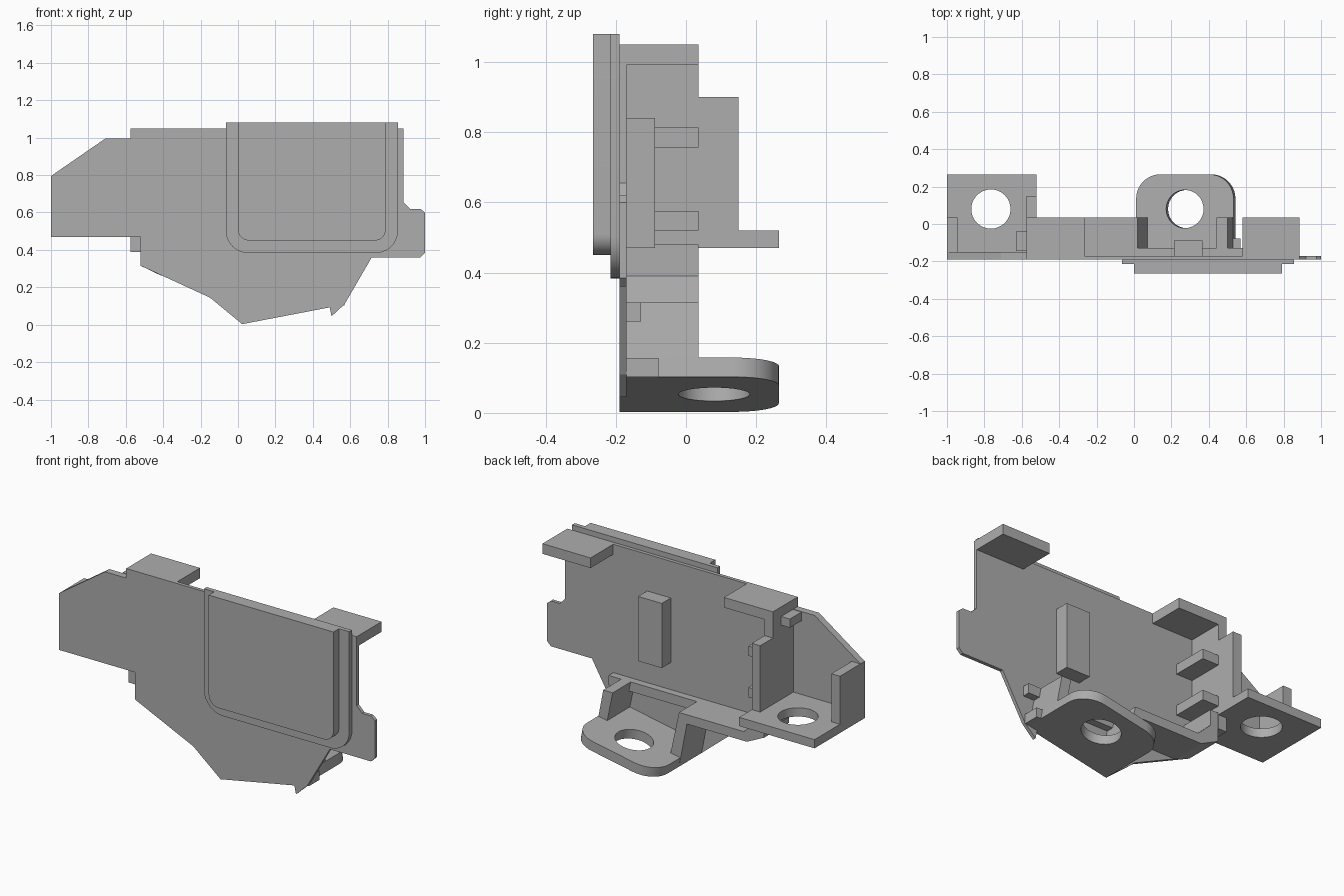
import bpy
import math
from mathutils import Matrix, Vector

cube = bpy.data.objects.get("Cube")
if cube:
    bpy.data.objects.remove(cube, do_unlink=True)

grey = bpy.data.materials.new("plain_grey")
grey.use_nodes = True
COLOUR = (0.42, 0.42, 0.42, 1)
grey.diffuse_color = COLOUR
grey.node_tree.nodes["Principled BSDF"].inputs["Base Color"].default_value = COLOUR

BACK = -0.17     # rear face of the main plate
RIM = 0.035      # depth of the ribs and flanges


def prism(name, outline, low, high, axis="y"):
    """Extrude a 2D outline along one axis."""
    place = {"x": lambda a, b, d: (d, a, b),
             "y": lambda a, b, d: (a, d, b),
             "z": lambda a, b, d: (a, b, d)}[axis]
    n = len(outline)
    verts = [place(a, b, d) for d in (low, high) for a, b in outline]
    faces = [tuple(range(n)), tuple(range(n, 2 * n))]
    faces += [(i, (i + 1) % n, n + (i + 1) % n, n + i) for i in range(n)]
    mesh = bpy.data.meshes.new(name)
    mesh.from_pydata(verts, [], faces)
    mesh.materials.append(grey)
    obj = bpy.data.objects.new(name, mesh)
    bpy.context.collection.objects.link(obj)
    bpy.context.view_layer.objects.active = obj
    bpy.ops.object.select_all(action="DESELECT")
    obj.select_set(True)
    bpy.ops.object.mode_set(mode="EDIT")
    bpy.ops.mesh.select_all(action="SELECT")
    bpy.ops.mesh.normals_make_consistent(inside=False)
    bpy.ops.object.mode_set(mode="OBJECT")
    return obj


def box(name, x, y, z):
    return prism(name, [(x[0], z[0]), (x[1], z[0]), (x[1], z[1]), (x[0], z[1])], *y)


def arc(cx, cy, r, start, end, steps=10):
    return [(cx + r * math.cos(math.radians(start + (end - start) * i / steps)),
             cy + r * math.sin(math.radians(start + (end - start) * i / steps)))
            for i in range(steps + 1)]


def drill(obj, x, y, r, low, high):
    """Cut a round upright hole."""
    cutter = prism("hole_cutter", arc(x, y, r, 0, 348.75, 31), low, high, "z")
    mod = obj.modifiers.new("hole", "BOOLEAN")
    mod.operation = "DIFFERENCE"
    mod.solver = "EXACT"
    mod.object = cutter
    bpy.ops.object.select_all(action="DESELECT")
    bpy.context.view_layer.objects.active = obj
    obj.select_set(True)
    bpy.ops.object.modifier_apply(modifier=mod.name)
    bpy.data.objects.remove(cutter, do_unlink=True)
    bpy.ops.object.shade_smooth_by_angle(angle=math.radians(30))


def soft(obj):
    bpy.ops.object.shade_smooth_by_angle(angle=math.radians(30))


# Main plate
prism("main_plate", [
    (-1, 0.47), (-1, 0.795), (-0.71, 0.995), (-0.575, 0.995), (-0.575, 1.05),
    (0.885, 1.05), (0.885, 0.655), (0.92, 0.62), (0.975, 0.62), (1, 0.6),
    (1, 0.385), (0.975, 0.36), (0.715, 0.36), (0.57, 0.11), (0.5, 0.045),
    (0.49, 0.095), (0.02, 0.005), (-0.15, 0.145), (-0.52, 0.315), (-0.52, 0.47)],
    -0.19, BACK)
prism("plate_thickening", [(-1, 0.47), (-1, 0.795), (-0.71, 0.995),
                           (-0.575, 0.995), (-0.575, 0.47)], BACK, -0.15)


# Raised front panels with rounded lower corners
def panel(name, x0, x1, z0, r, y0, y1):
    soft(prism(name, [(x0, 1.08)] + arc(x0 + r, z0 + r, r, 180, 270)
               + arc(x1 - r, z0 + r, r, 270, 360) + [(x1, 1.08)], y0, y1))


panel("front_panel_base", -0.065, 0.855, 0.383, 0.12, -0.215, -0.19)
panel("front_panel_face", 0.0, 0.79, 0.45, 0.06, -0.265, -0.215)

# Top flanges and the rear block
box("left_top_flange", (0.58, 0.885), (BACK, RIM), (0.992, 1.05))
box("right_top_flange", (-0.575, -0.265), (BACK, RIM), (0.992, 1.05))
box("rear_block", (0.215, 0.365), (BACK, -0.088), (0.47, 0.84))

# Upright wall with its pegs
prism("upright_wall", [(BACK, 0.39), (RIM, 0.39), (RIM, 0.47), (0.15, 0.47),
                       (0.15, 0.9), (RIM, 0.9), (RIM, 1.05), (BACK, 1.05)],
      -0.575, -0.522, "x")
for i, z in enumerate((0.52, 0.757)):
    box("wall_peg_%d" % i, (-0.525, -0.42), (BACK, RIM), (z, z + 0.056))
box("outer_peg", (-0.63, -0.575), (-0.145, -0.04), (0.945, 0.995))

# Right mounting tab and its end wall
tab = box("right_mount_tab", (-1, -0.522), (BACK, 0.265), (0.47, 0.52))
drill(tab, -0.765, 0.08, 0.105, 0.4, 0.6)
box("right_end_wall", (-1, -0.945), (BACK, RIM), (0.52, 0.795))

# Bent strip joining the wall to the lower tab
prism("bent_shelf", [(-0.52, 0.48), (-0.52, 0.315), (-0.41, 0.262), (-0.03, 0.262),
                     (0.015, 0.03), (0.075, 0.06), (0.02, 0.315), (-0.39, 0.315),
                     (-0.47, 0.39), (-0.47, 0.48)], BACK, RIM)
prism("left_leg", [(0.48, 0.12), (0.44, 0.315), (0.5, 0.315), (0.535, 0.13)], BACK, RIM)
box("leg_rib", (0.02, 0.58), (BACK, -0.128), (0.26, 0.315))
box("side_peg", (0.52, 0.57), (BACK, -0.078), (0.103, 0.157))

# Tilted lower tab with rounded corners
r = 0.13
lower = prism("lower_mount_tab", [(0, -0.19), (0.53, -0.19)]
              + arc(0.53 - r, 0.265 - r, r, 0, 90) + arc(r, 0.265 - r, r, 90, 180),
              0, 0.056, "z")
drill(lower, 0.265, 0.08, 0.102, -0.1, 0.2)
tilt = Matrix.Rotation(-math.atan2(0.09, 0.47), 4, "Y")
lower.data.transform(Matrix.Translation(Vector((0.022, 0, 0.003))) @ tilt)
